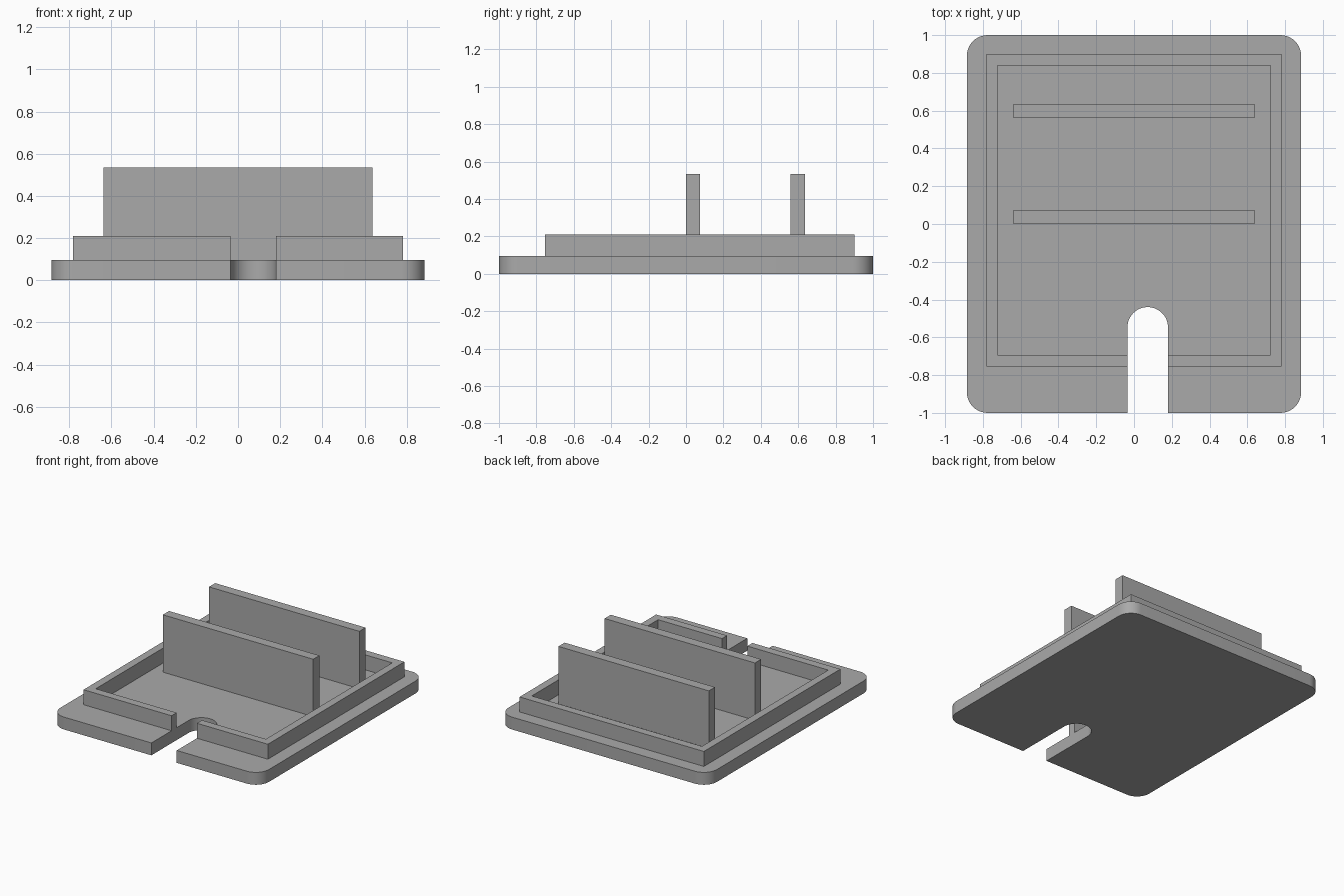
import bpy, bmesh
from math import sin, cos, pi

cube = bpy.data.objects.get("Cube")
if cube:
    bpy.data.objects.remove(cube, do_unlink=True)

grey = bpy.data.materials.new("plain grey")
grey.use_nodes = True
grey.diffuse_color = (0.4, 0.4, 0.4, 1)
grey.node_tree.nodes["Principled BSDF"].inputs["Base Color"].default_value = grey.diffuse_color


def arc(cx, cy, r, start, end, steps):
    """Points along an arc, angles in units of pi."""
    angles = [pi * (start + (end - start) * i / steps) for i in range(steps + 1)]
    return [(cx + r * cos(a), cy + r * sin(a)) for a in angles]


def prism(name, outline, bottom, top):
    """Extrude a flat outline from bottom to top."""
    bm = bmesh.new()
    base = bm.faces.new([bm.verts.new((x, y, bottom)) for x, y in outline])
    extruded = bmesh.ops.extrude_face_region(bm, geom=[base], use_keep_orig=True)
    moved = [v for v in extruded["geom"] if isinstance(v, bmesh.types.BMVert)]
    bmesh.ops.translate(bm, verts=moved, vec=(0, 0, top - bottom))
    bmesh.ops.recalc_face_normals(bm, faces=bm.faces)
    mesh = bpy.data.meshes.new(name)
    bm.to_mesh(mesh)
    bm.free()
    mesh.materials.append(grey)
    obj = bpy.data.objects.new(name, mesh)
    bpy.context.collection.objects.link(obj)
    return obj


# Main sizes
half_x, half_y, corner = 0.885, 1.0, 0.11
plate_top, rim_top, fin_top = 0.095, 0.21, 0.535
slot_x, slot_r, slot_end = 0.0725, 0.1075, -0.44
slot_left, slot_right = slot_x - slot_r, slot_x + slot_r

# Base plate with rounded corners and a round-ended slot in the front edge
cx, cy = half_x - corner, half_y - corner
outline = [(slot_right, -half_y)]
for sx, sy, start in ((1, -1, 1.5), (1, 1, 0), (-1, 1, 0.5), (-1, -1, 1)):
    outline += arc(sx * cx, sy * cy, corner, start, start + 0.5, 10)
outline.append((slot_left, -half_y))
outline += arc(slot_x, slot_end - slot_r, slot_r, 1, 0, 24)
plate = prism("base_plate", outline, 0, plate_top)
bpy.ops.object.select_all(action="DESELECT")
plate.select_set(True)
bpy.context.view_layer.objects.active = plate
bpy.ops.object.shade_smooth_by_angle()

# Raised rim, open where the slot passes through
ox, front, back = 0.782, -0.755, 0.90
ix, inner_front, inner_back = 0.722, -0.693, 0.838
prism("raised_rim", [
    (slot_right, front), (ox, front), (ox, back), (-ox, back), (-ox, front), (slot_left, front),
    (slot_left, inner_front), (-ix, inner_front), (-ix, inner_back),
    (ix, inner_back), (ix, inner_front), (slot_right, inner_front)], plate_top, rim_top)

# Two upright panels
for name, y in (("front_panel", 0.0), ("back_panel", 0.56)):
    w, t = 0.638, 0.075
    prism(name, [(-w, y), (w, y), (w, y + t), (-w, y + t)], plate_top, fin_top)
